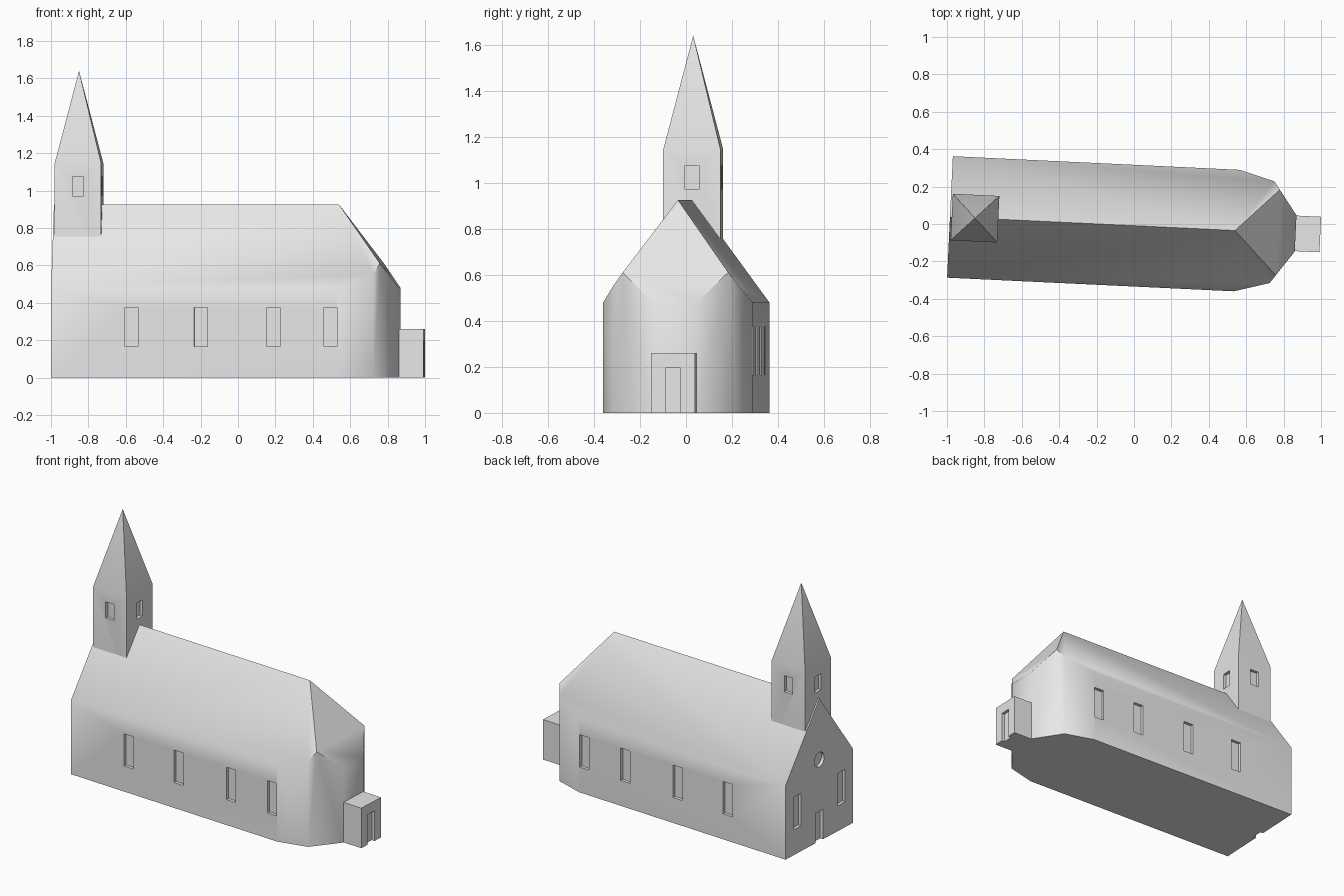
import bpy, bmesh, math
from mathutils import Matrix, Vector

if "Cube" in bpy.data.objects:
    bpy.data.objects.remove(bpy.data.objects["Cube"])

# The building is modelled along x, then turned slightly about z
PLACE = Matrix.Translation((0, -0.009, 0)) @ Matrix.Rotation(math.radians(-2.72), 4, 'Z')
DEPTH = 0.02          # depth of window and door recesses
stone = bpy.data.materials.new("pale_grey_stone")
stone.diffuse_color = (0.8, 0.8, 0.8, 1)
stone.use_nodes = True
stone.node_tree.nodes["Principled BSDF"].inputs["Base Color"].default_value = stone.diffuse_color


def box(bm, x, y, z):
    """Add a box given (min, max) ranges."""
    mid = [(a + b) / 2 for a, b in (x, y, z)]
    size = [b - a for a, b in (x, y, z)]
    m = Matrix.Translation(mid) @ Matrix.Diagonal((*size, 1))
    bmesh.ops.create_cube(bm, size=1, matrix=m)


def prism(bm, outline, z0, z1):
    face = bm.faces.new([bm.verts.new((x, y, z0)) for x, y in outline])
    top = bmesh.ops.extrude_face_region(bm, geom=[face])["geom"]
    bmesh.ops.translate(bm, vec=(0, 0, z1 - z0),
                        verts=[v for v in top if isinstance(v, bmesh.types.BMVert)])


def make(name, bm):
    bmesh.ops.recalc_face_normals(bm, faces=bm.faces[:])
    me = bpy.data.meshes.new(name)
    bm.to_mesh(me)
    bm.free()
    me.transform(PLACE)
    me.materials.append(stone)
    ob = bpy.data.objects.new(name, me)
    bpy.context.collection.objects.link(ob)
    return ob


def finish(ob, cut_bm):
    """Cut the recesses and shade."""
    cutter = make("cutter", cut_bm)
    cutter.hide_render = True
    mod = ob.modifiers.new("recesses", 'BOOLEAN')
    mod.operation, mod.solver, mod.object = 'DIFFERENCE', 'EXACT', cutter
    bpy.ops.object.select_all(action='DESELECT')
    ob.select_set(True)
    bpy.context.view_layer.objects.active = ob
    bpy.ops.object.modifier_apply(modifier=mod.name)
    bpy.data.objects.remove(cutter)
    bpy.ops.object.shade_smooth_by_angle(angle=math.radians(40))


# Nave: tall footprint with angled apse, trimmed by three roof planes
WEST, EAST, HALF, RIDGE, RIDGE_END = -0.985, 0.865, 0.325, 0.925, 0.541
side = [(WEST, HALF), (0.55, HALF), (0.739, 0.272), (EAST, 0.097)]
bm = bmesh.new()
prism(bm, side + [(x, -y) for x, y in reversed(side)], 0, 1.2)
slope = (RIDGE - 0.48) / HALF
hip = (RIDGE - 0.48) / (EAST - RIDGE_END)
for co, no in (((0, 0, RIDGE), (0, slope, 1)), ((0, 0, RIDGE), (0, -slope, 1)),
               ((RIDGE_END, 0, RIDGE), (hip, 0, 1))):
    bmesh.ops.bisect_plane(bm, geom=bm.verts[:] + bm.edges[:] + bm.faces[:], dist=1e-5,
                           plane_co=co, plane_no=Vector(no).normalized(), clear_outer=True)
    bmesh.ops.holes_fill(bm, edges=bm.edges[:], sides=0)
nave = make("nave", bm)

# Nave recesses: side windows, gable windows, door and round window
cut = bmesh.new()
for s in (-1, 1):
    for x in (-0.555, -0.184, 0.206, 0.511):
        ys = sorted((s * (HALF - DEPTH), s * (HALF + 0.05)))
        box(cut, (x - 0.035, x + 0.035), ys, (0.165, 0.375))
    box(cut, (WEST - 0.05, WEST + DEPTH), (s * 0.212 - 0.037, s * 0.212 + 0.037), (0.165, 0.375))
box(cut, (WEST - 0.05, WEST + DEPTH), (-0.035, 0.035), (-0.05, 0.195))
bmesh.ops.create_cone(cut, cap_ends=True, segments=24, radius1=0.047, radius2=0.047, depth=0.1,
                      matrix=Matrix.Translation((WEST + DEPTH - 0.05, 0, 0.53))
                      @ Matrix.Rotation(math.pi / 2, 4, 'Y'))
finish(nave, cut)

# Tower with pyramid spire
TX, TH = -0.851, 0.1245
bm = bmesh.new()
prism(bm, [(TX + a * TH, b * TH) for a, b in ((-1, -1), (1, -1), (1, 1), (-1, 1))], 0.6, 1.145)
bm.normal_update()
top = max(bm.faces, key=lambda f: f.calc_center_median().z)
bmesh.ops.poke(bm, faces=[top])
apex = next(v for v in bm.verts if abs(v.co.x - TX) < 1e-4 and abs(v.co.y) < 1e-4)
apex.co.z = 1.64
tower = make("tower", bm)

# Belfry openings on all four sides
cut = bmesh.new()
for s in (-1, 1):
    rng = sorted((s * (TH - DEPTH), s * (TH + 0.05)))
    box(cut, (TX - 0.03, TX + 0.03), rng, (0.97, 1.075))
    box(cut, [TX + r for r in rng], (-0.03, 0.03), (0.97, 1.075))
finish(tower, cut)

# Porch at the apse end with a door recess
bm = bmesh.new()
box(bm, (0.86, 0.997), (-0.095, 0.095), (0, 0.26))
porch = make("porch", bm)
cut = bmesh.new()
box(cut, (0.997 - DEPTH, 1.05), (-0.033, 0.033), (-0.05, 0.195))
finish(porch, cut)
